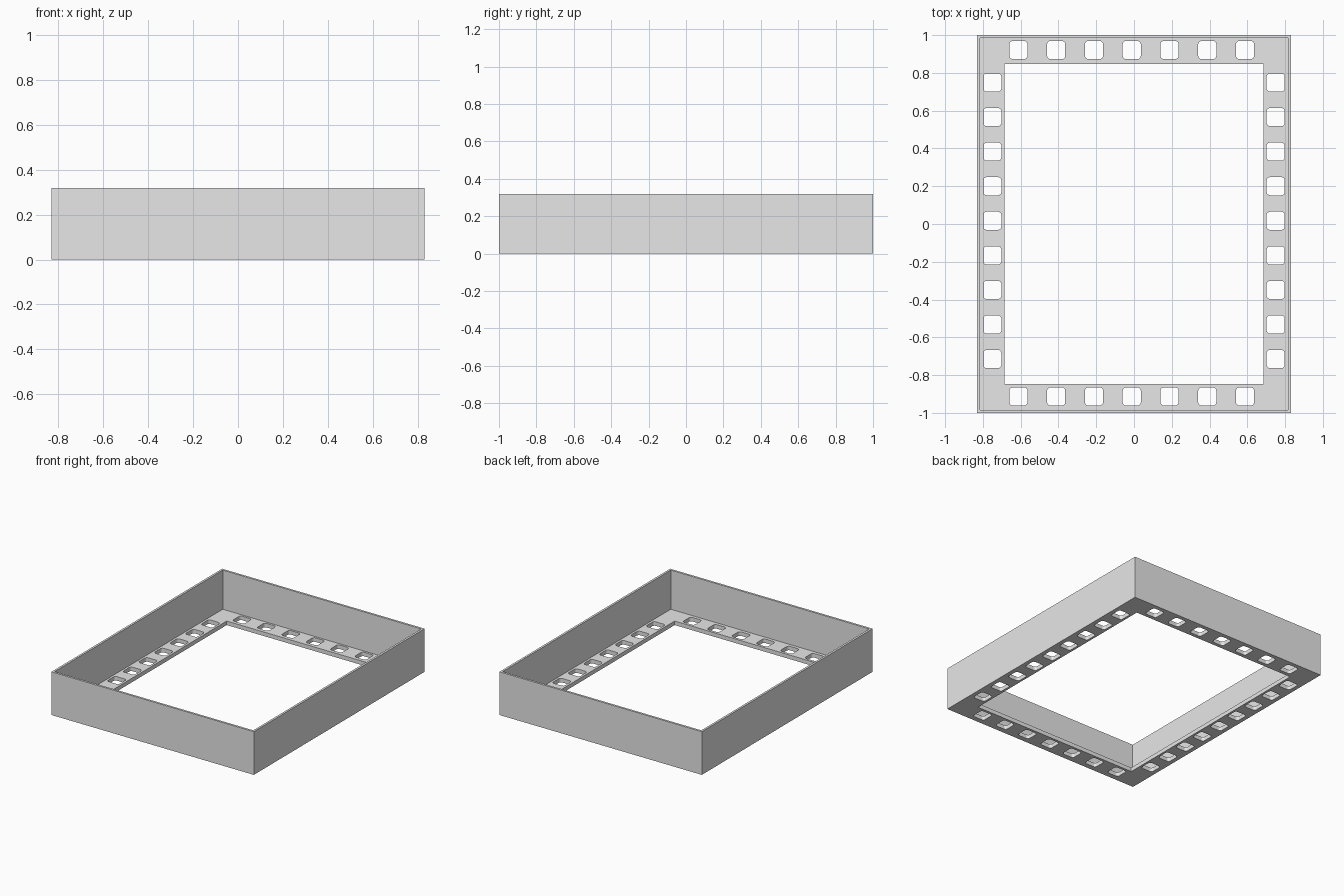
import bpy
import bmesh
from math import cos, sin, pi

cube = bpy.data.objects.get("Cube")
if cube:
    bpy.data.objects.remove(cube, do_unlink=True)

HALF_X, HALF_Y, HEIGHT = 0.83, 1.0, 0.32
WALL, LEDGE = 0.016, 0.03

grey = bpy.data.materials.new("plain grey")
grey.use_nodes = True
grey.diffuse_color = (0.8, 0.8, 0.8, 1)
grey.node_tree.nodes["Principled BSDF"].inputs["Base Color"].default_value = (0.8, 0.8, 0.8, 1)


def outline(cx, cy, hx, hy, radius=0.0, steps=4):
    """Rectangle outline, with rounded corners if a radius is given."""
    points = []
    for i, (sx, sy) in enumerate([(1, 1), (-1, 1), (-1, -1), (1, -1)]):
        for k in range(steps + 1 if radius else 1):
            a = (i + k / steps) * pi / 2
            points.append((cx + sx * (hx - radius) + radius * cos(a),
                           cy + sy * (hy - radius) + radius * sin(a)))
    return points


def prisms(name, outlines, z0, z1):
    """One object holding an upright prism for each outline."""
    bm = bmesh.new()
    for points in outlines:
        low = [bm.verts.new((x, y, z0)) for x, y in points]
        high = [bm.verts.new((x, y, z1)) for x, y in points]
        bm.faces.new(low[::-1])
        bm.faces.new(high)
        n = len(points)
        for i in range(n):
            j = (i + 1) % n
            bm.faces.new((low[i], low[j], high[j], high[i]))
    mesh = bpy.data.meshes.new(name)
    bm.to_mesh(mesh)
    bm.free()
    obj = bpy.data.objects.new(name, mesh)
    bpy.context.collection.objects.link(obj)
    return obj


# Tray body
tray = prisms("tray_frame", [outline(0, 0, HALF_X, HALF_Y)], 0, HEIGHT)
tray.data.materials.append(grey)

# Space inside the thin walls, above the ledge
pocket = prisms("pocket_cutter",
                [outline(0, 0, HALF_X - WALL, HALF_Y - WALL)], LEDGE, HEIGHT + 0.1)

# Large opening and the rows of rounded slots in the ledge
cuts = [outline(0, 0, 0.685, 0.846)]
for side in (-1, 1):
    for i in range(9):
        cuts.append(outline(side * 0.75, 0.017 + (i - 4) * 0.183, 0.048, 0.048, 0.018))
    for i in range(7):
        cuts.append(outline(-0.012 + (i - 3) * 0.2, 0.004 + side * 0.917, 0.048, 0.048, 0.018))
slots = prisms("slot_cutter", cuts, -0.1, LEDGE + 0.1)

for cutter in (pocket, slots):
    cutter.hide_render = True
    mod = tray.modifiers.new(cutter.name, "BOOLEAN")
    mod.operation = "DIFFERENCE"
    mod.solver = "EXACT"
    mod.object = cutter

# Apply the cuts and drop the cutters
bpy.context.view_layer.update()
evaluated = tray.evaluated_get(bpy.context.evaluated_depsgraph_get())
result = bpy.data.meshes.new_from_object(evaluated)
tray.modifiers.clear()
tray.data = result
for cutter in (pocket, slots):
    bpy.data.objects.remove(cutter, do_unlink=True)
